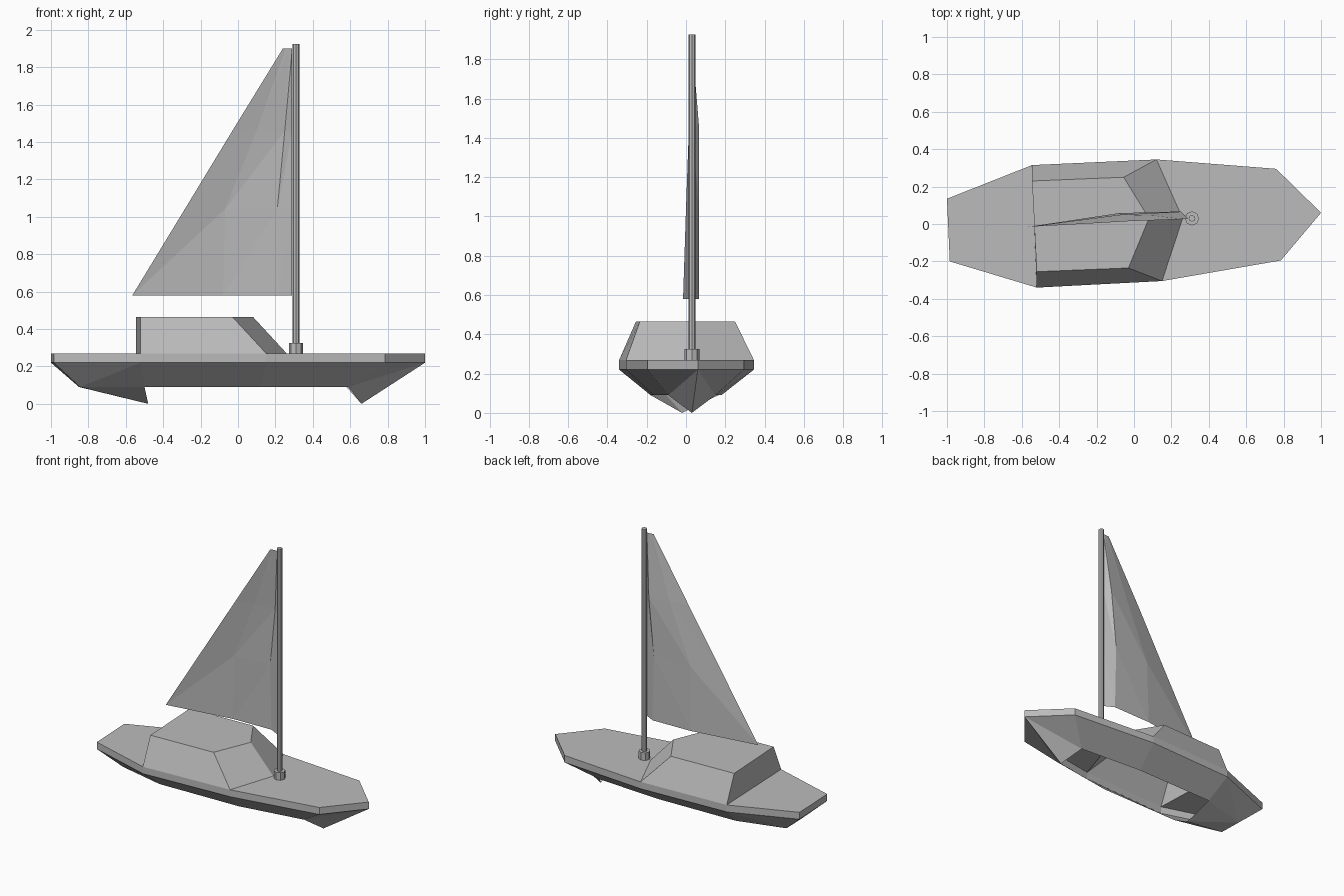
import bpy
import bmesh
from mathutils import Matrix, Vector

old = bpy.data.objects.get("Cube")
if old:
    bpy.data.objects.remove(old, do_unlink=True)

grey = bpy.data.materials.new("plain_grey")
grey.use_nodes = True
colour = (0.5, 0.5, 0.5, 1)
grey.diffuse_color = colour
grey.node_tree.nodes["Principled BSDF"].inputs["Base Color"].default_value = colour


def add_object(name, bm):
    mesh = bpy.data.meshes.new(name)
    bm.to_mesh(mesh)
    bm.free()
    mesh.materials.append(grey)
    obj = bpy.data.objects.new(name, mesh)
    bpy.context.collection.objects.link(obj)
    return obj


def loop(bm, points, z):
    return [bm.verts.new((x, y, z)) for x, y in points]


def bridge(bm, low, high, splits=None):
    """Wall between two closed loops; splits picks the diagonal of a quad."""
    n = len(low)
    for i in range(n):
        j = (i + 1) % n
        a, b, c, d = low[i], low[j], high[j], high[i]
        side = (splits or {}).get(i)
        if side == "rise":
            bm.faces.new((a, b, c))
            bm.faces.new((a, c, d))
        elif side == "fall":
            bm.faces.new((a, b, d))
            bm.faces.new((b, c, d))
        else:
            bm.faces.new((a, b, c, d))


# Outlines, anticlockwise from the bow
RIM = [(1, .06), (.76, .295), (.12, .345), (-.545, .315), (-1, .135),
       (-.985, -.2), (-.52, -.34), (.15, -.305), (.785, -.195)]
KEEL = [(.66, .03), (.58, .15), (.1, .18), (-.51, .165), (-.85, .07),
        (-.845, -.1), (-.5, -.18), (.12, -.165), (.59, -.09)]
DECK_Z, RIM_Z, BOTTOM_Z = .27, .22, .09
NOSE = (.26, .03)

# Hull: rim band, sloping sides and the aft fin, open between the fins
bm = bmesh.new()
top = loop(bm, RIM, DECK_Z)
rim = loop(bm, RIM, RIM_Z)
low = loop(bm, KEEL, BOTTOM_Z)
low[0].co.z = 0
bridge(bm, rim, top)
bridge(bm, low, rim, {0: "fall", 8: "rise", 3: "fall", 5: "rise"})
fin = bm.verts.new((-.48, -.02, 0))
for i in (3, 4, 5):
    bm.faces.new((low[i + 1], low[i], fin))
add_object("hull", bm)

# Decks fore and aft of the cabin
for name, outline in (("fore_deck", RIM[:3] + [NOSE] + RIM[7:]),
                      ("aft_deck", RIM[3:7])):
    bm = bmesh.new()
    bm.faces.new(loop(bm, outline, DECK_Z))
    add_object(name, bm)

# Cabin with a pointed sloping front
bm = bmesh.new()
base = loop(bm, [RIM[3], RIM[6], RIM[7], NOSE, RIM[2]], DECK_Z)
roof = loop(bm, [(-.545, .23), (-.52, -.255), (-.03, -.235),
                 (.08, .03), (-.055, .25)], .465)
bridge(bm, base, roof)
bm.faces.new(roof)
add_object("cabin", bm)

# Sail: rows from the free edge to the mast, bellied to one side
SAIL = [
    (.58, [(-.565, -.015), (-.08, .058), (.22, .066), (.29, .03)]),
    (1.04, [(-.285, 0), (-.07, .05), (.21, .066), (.29, .03)]),
    (1.46, [(-.03, .015), (.1, .045), (.25, .066), (.29, .03)]),
    (1.9, [(.24, .025), (.255, .028), (.275, .03), (.29, .03)]),
]
bm = bmesh.new()
rows = [loop(bm, points, z) for z, points in SAIL]
for lower, upper in zip(rows, rows[1:]):
    for i in range(3):
        bm.faces.new((lower[i], lower[i + 1], upper[i + 1]))
        bm.faces.new((lower[i], upper[i + 1], upper[i]))
add_object("sail", bm)

# Mast and its collar
for name, radius, height in (("mast", .018, 1.655), ("mast_collar", .038, .055)):
    bm = bmesh.new()
    place = Matrix.Translation(Vector((.31, .03, DECK_Z + height / 2)))
    bmesh.ops.create_cone(bm, cap_ends=True, segments=8, radius1=radius,
                          radius2=radius, depth=height, matrix=place)
    add_object(name, bm)
